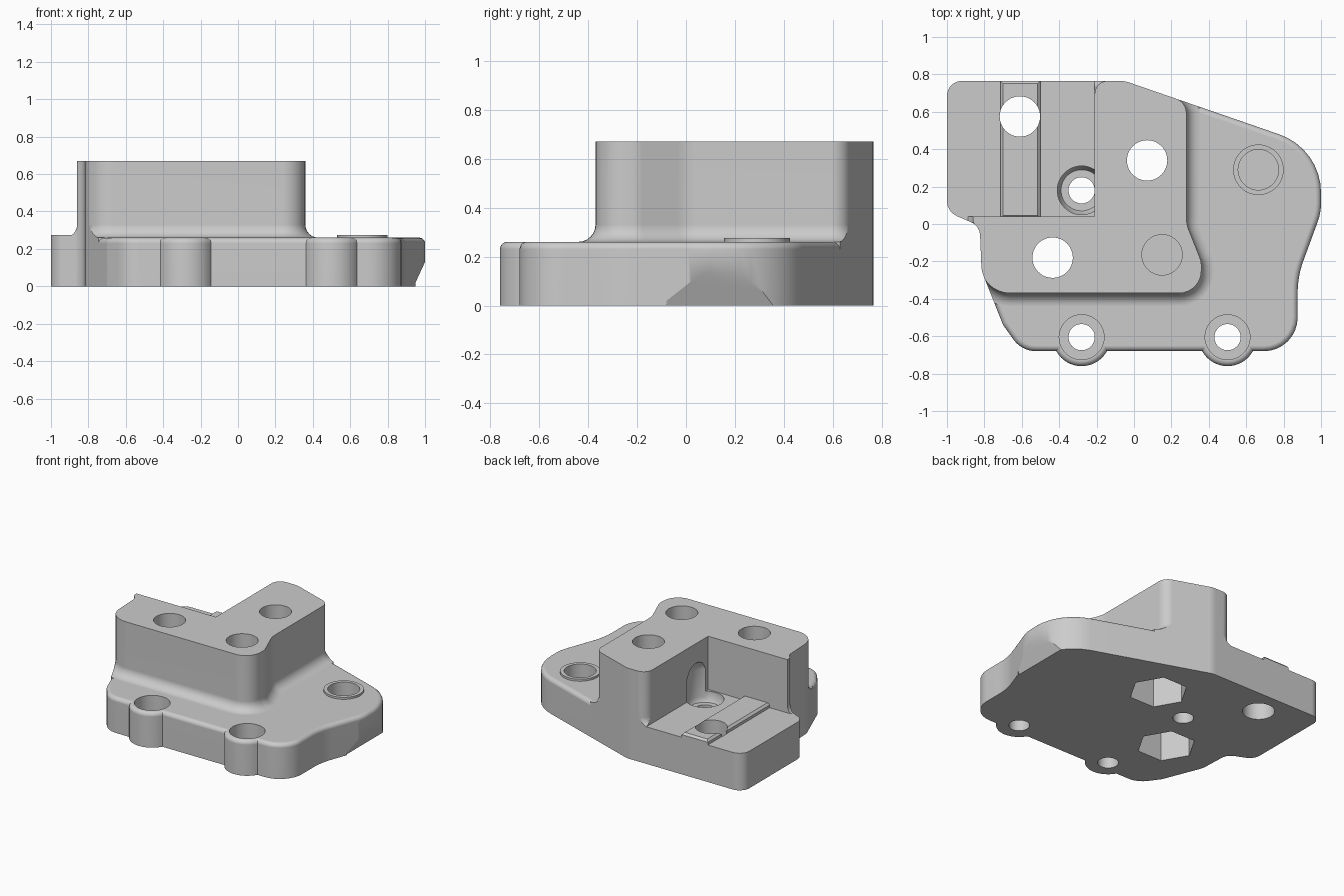
import bpy, bmesh, math
from mathutils import Vector

if "Cube" in bpy.data.objects:
    bpy.data.objects.remove(bpy.data.objects["Cube"], do_unlink=True)

grey = bpy.data.materials.new("machined grey")
grey.use_nodes = True
grey.diffuse_color = (0.6, 0.6, 0.6, 1)
grey.node_tree.nodes["Principled BSDF"].inputs["Base Color"].default_value = (0.6, 0.6, 0.6, 1)


def rounded(corners, steps=8):
    """Outline from (x, y, radius) corners."""
    pts = []
    for i, (x, y, r) in enumerate(corners):
        p = Vector((x, y))
        a = (Vector(corners[i - 1][:2]) - p).normalized()
        b = (Vector(corners[(i + 1) % len(corners)][:2]) - p).normalized()
        if r == 0:
            pts.append(p)
            continue
        half = a.angle(b) / 2
        centre = p + (a + b).normalized() * r / math.sin(half)
        u = p + a * r / math.tan(half) - centre
        v = p + b * r / math.tan(half) - centre
        start = math.atan2(u.y, u.x)
        sweep = math.atan2(u.x * v.y - u.y * v.x, u.dot(v))
        for k in range(steps + 1):
            t = start + sweep * k / steps
            pts.append(centre + r * Vector((math.cos(t), math.sin(t))))
    return pts


def circle(x, y, r, n=48):
    return [Vector((x + r * math.cos(math.tau * k / n), y + r * math.sin(math.tau * k / n)))
            for k in range(n)]


def offset(pts, d):
    out = []
    for i, p in enumerate(pts):
        a = (p - pts[i - 1]).normalized()
        b = (pts[(i + 1) % len(pts)] - p).normalized()
        n = Vector((a.y + b.y, -a.x - b.x)).normalized()
        out.append(p + n * d / max(0.4, n.dot(Vector((a.y, -a.x)))))
    return out


def loft(name, pts, layers):
    """Solid through (height, outward offset) copies of an outline."""
    bm = bmesh.new()
    rings = [[bm.verts.new((p.x, p.y, z)) for p in offset(pts, d)] for z, d in layers]
    n = len(pts)
    for lo, hi in zip(rings, rings[1:]):
        for i in range(n):
            j = (i + 1) % n
            bm.faces.new((lo[i], lo[j], hi[j], hi[i]))
    bm.faces.new(rings[0][::-1])
    bm.faces.new(rings[-1])
    mesh = bpy.data.meshes.new(name)
    bm.to_mesh(mesh)
    bm.free()
    mesh.materials.append(grey)
    obj = bpy.data.objects.new(name, mesh)
    bpy.context.collection.objects.link(obj)
    return obj


def box(name, x0, x1, y0, y1, z0, z1, bevel=0.0):
    pts = [Vector(c) for c in ((x0, y0), (x1, y0), (x1, y1), (x0, y1))]
    layers = [(z0, 0), (z1 - bevel, 0), (z1, -bevel)] if bevel else [(z0, 0), (z1, 0)]
    return loft(name, pts, layers)


def apply(obj, mod):
    bpy.context.view_layer.objects.active = obj
    bpy.ops.object.modifier_apply(modifier=mod.name)


def combine(obj, other, operation):
    mod = obj.modifiers.new(operation, 'BOOLEAN')
    mod.operation, mod.solver, mod.object = operation, 'EXACT', other
    apply(obj, mod)
    bpy.data.objects.remove(other, do_unlink=True)


def drill(x, y, r, z0, z1):
    combine(body, loft("drill", circle(x, y, r), [(z0, 0), (z1, 0)]), 'DIFFERENCE')


def soft_top(top, r):
    return [(0, 0)] + [(top - r + r * math.sin(a), r * math.cos(a) - r)
                       for a in (math.pi / 2 * k / 5 for k in range(6))]


# Outlines of the plate and of the L-shaped tower
plate = rounded([(-1, .765, .08), (-1, .065, .09), (-.825, -.01, .08), (-.815, -.25, .15),
                 (-.7, -.54, .05), (-.6, -.68, .15), (.875, -.68, .18), (.875, -.28, .5),
                 (1, .06, .3), (1, .402, .33), (-.05, .765, .15)])
tower_shape = rounded([(-.86, .04, 0), (-.86, .01, .02), (-.825, -.05, .1), (-.82, -.37, .16),
                       (.36, -.37, .12), (.36, -.2, .12), (.28, 0, .2), (.28, .651, .08),
                       (-.05, .765, .15), (-.21, .765, .07), (-.21, .04, 0)])

# Plate with rounded upper rim
body = loft("mounting_bracket", plate, soft_top(.26, .03))

# Tower with a fillet at its foot, and raised corner block, trimmed to the plate
R = .07
fillet = [(.26 + R - R * math.cos(a), R - R * math.sin(a))
          for a in (math.pi / 2 * k / 6 for k in range(7))]
tower = loft("tower", tower_shape, [(.1, R)] + fillet + [(.67, 0)])
combine(tower, box("pocket", -1.3, -.21, .04, 1, .275, 1), 'DIFFERENCE')
combine(tower, box("corner_block", -1.2, -.15, 0, 1, .1, .275), 'UNION')
combine(tower, loft("trim", plate, [(-.1, 0), (1, 0)]), 'INTERSECT')
combine(body, tower, 'UNION')

# Raised rail, front screw bosses and ring
combine(body, box("rail", -.715, -.5, .03, .765, .2, .31, .015), 'UNION')
for x in (-.28, .5):
    combine(body, loft("boss", circle(x, -.605, .155), soft_top(.26, .03)), 'UNION')
combine(body, loft("ring", circle(.665, .29, .135), [(.2, 0), (.275, 0)]), 'UNION')

# Screw holes with counterbores
for x in (-.28, .5):
    drill(x, -.605, .07, -.1, .5)
    drill(x, -.605, .12, .1, .5)
drill(-.28, .18, .07, -.1, .4)
dome = [(.2, -.02), (.235, 0), (.44, 0), (.5, -.03), (.54, -.08)]
combine(body, loft("recess", circle(-.28, .18, .13), dome), 'DIFFERENCE')

# Straight bolt holes, blind holes and hexagonal nut pockets
for x, y in ((-.61, .575), (.07, .34), (-.435, -.18)):
    drill(x, y, .108, -.1, 1)
drill(.665, .29, .108, .1, .5)
drill(.15, -.165, .108, .4, 1)
for x, y in ((.07, .34), (-.435, -.18)):
    combine(body, loft("nut_pocket", circle(x, y, .2, 6), [(-.1, 0), (.25, 0)]), 'DIFFERENCE')

# Sloped relief under the rounded side
relief = box("relief", -.25, .25, -.25, .25, -.25, .25)
tilt = .432
relief.rotation_euler.y = tilt
relief.location = (.94 + .25 * math.cos(tilt), .17, -.25 * math.sin(tilt))
bpy.context.view_layer.update()
combine(body, relief, 'DIFFERENCE')

# Smooth curved walls, crisp edges
bpy.ops.object.select_all(action='DESELECT')
body.select_set(True)
bpy.context.view_layer.objects.active = body
bpy.ops.object.shade_smooth_by_angle(angle=math.radians(30))
mod = body.modifiers.new("even_normals", 'WEIGHTED_NORMAL')
mod.keep_sharp = True
apply(body, mod)
